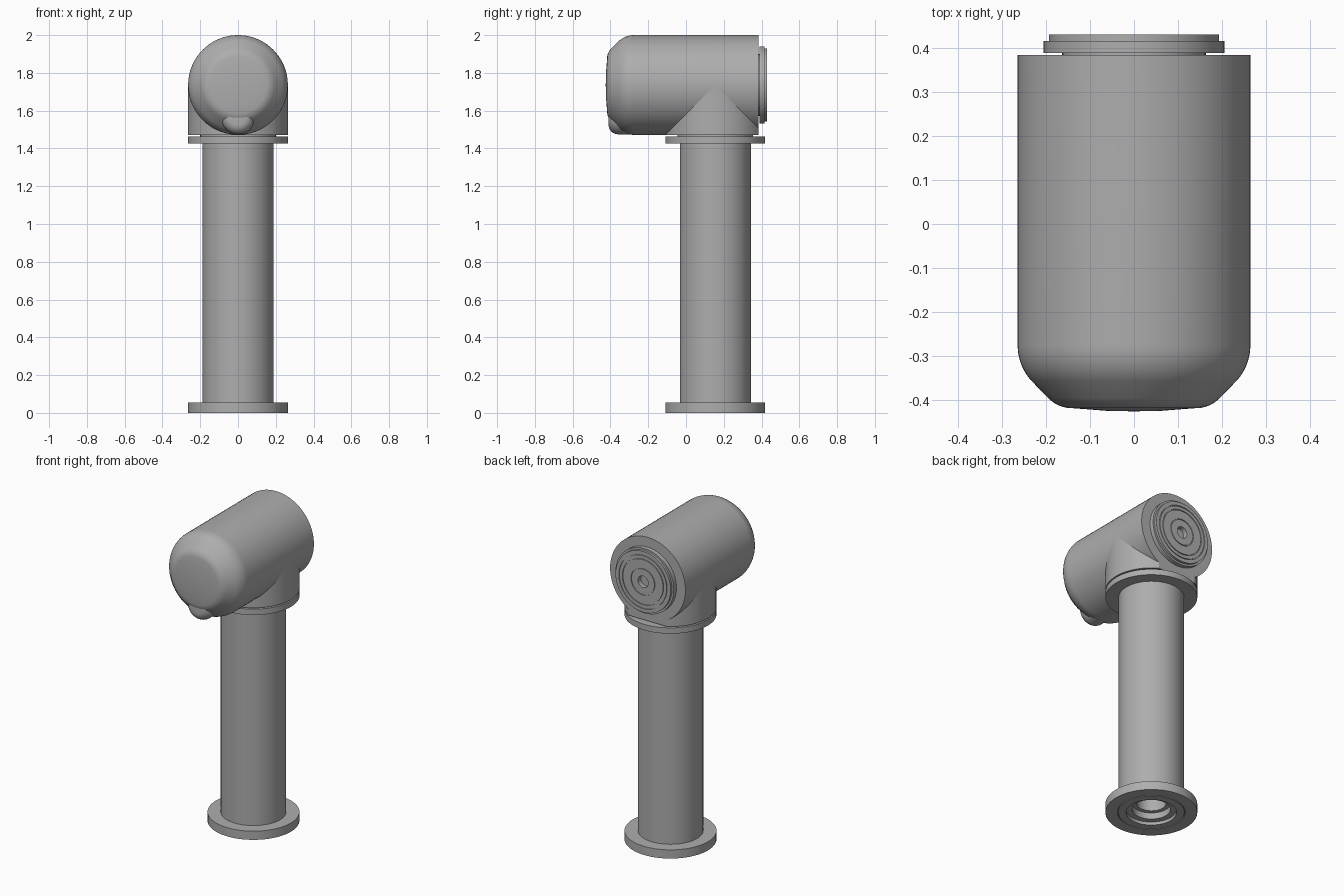
import bpy, bmesh, math
from mathutils import Matrix

old = bpy.data.objects.get("Cube")
if old:
    bpy.data.objects.remove(old, do_unlink=True)

grey = bpy.data.materials.new("plain grey")
grey.use_nodes = True
GREY = (0.42, 0.42, 0.42, 1)
grey.diffuse_color = GREY
grey.node_tree.nodes["Principled BSDF"].inputs["Base Color"].default_value = GREY

SEGMENTS = 72
R = 0.264        # shared outer radius of head, collar and flanges
POST_Y = 0.155
HEAD_Z = 2 - R
BACK_Y = 0.383


def lathe(name, profile, location=(0, 0, 0), along_y=False, clip_y=None):
    """Spin (radius, height) points round an axis; optionally trim beyond clip_y."""
    bm = bmesh.new()
    verts = [bm.verts.new((r, 0, h)) for r, h in profile]
    edges = [bm.edges.new(pair) for pair in zip(verts, verts[1:])]
    bmesh.ops.spin(bm, geom=verts + edges, axis=(0, 0, 1), cent=(0, 0, 0),
                   steps=SEGMENTS, angle=math.tau)
    bmesh.ops.remove_doubles(bm, verts=bm.verts, dist=1e-5)
    if along_y:
        bm.transform(Matrix.Rotation(-math.pi / 2, 4, "X"))
    bm.transform(Matrix.Translation(location))
    if clip_y is not None:
        cut = bmesh.ops.bisect_plane(bm, geom=bm.verts[:] + bm.edges[:] + bm.faces[:],
                                     plane_co=(0, clip_y, 0), plane_no=(0, 1, 0),
                                     clear_outer=True)
        rim = [e for e in cut["geom_cut"] if isinstance(e, bmesh.types.BMEdge)]
        bmesh.ops.contextual_create(bm, geom=rim)
    bmesh.ops.recalc_face_normals(bm, faces=bm.faces)
    mesh = bpy.data.meshes.new(name)
    bm.to_mesh(mesh)
    bm.free()
    mesh.materials.append(grey)
    obj = bpy.data.objects.new(name, mesh)
    bpy.context.collection.objects.link(obj)
    bpy.ops.object.select_all(action="DESELECT")
    obj.select_set(True)
    bpy.context.view_layer.objects.active = obj
    bpy.ops.object.shade_smooth_by_angle(angle=math.radians(30))
    return obj


def arc(r, h, radius, start, end, steps=8):
    """Points on a circular fillet centred at (r, h), angles in degrees."""
    angles = [math.radians(start + (end - start) * i / steps) for i in range(steps + 1)]
    return [(r + radius * math.cos(a), h + radius * math.sin(a)) for a in angles]


def groove(r, face, depth, width=0.005):
    """Narrow ring cut into a face, listed outwards."""
    return [(r - width, face), (r - width, face + depth), (r, face + depth), (r, face)]


# Post with stepped socket and base flange
socket = [(0, 0.16), (0.085, 0.16), (0.085, 0.06), (0.11, 0.06), (0.11, 0.02), (0.145, 0.02), (0.145, 0)]
lathe("post", socket + groove(0.195, 0, 0.008)
      + [(R, 0), (R, 0.055), (0.188, 0.055), (0.188, 1.425), (0, 1.425)],
      (0, POST_Y, 0))

# Upper flange with recessed seam
lathe("upper_flange", [(0, 1.425), (R, 1.425), (R, 1.462), (0.2, 1.462), (0.2, 1.475), (0, 1.475)],
      (0, POST_Y, 0))

# Collar that meets the head, trimmed flat at the back
lathe("collar", [(0, 1.47), (R, 1.47), (R, HEAD_Z), (0, HEAD_Z)],
      (0, POST_Y, 0), clip_y=BACK_Y)

# Head barrel with chamfered, softly rounded nose
nose = [(0, -0.425), (0.06, -0.424), (0.11, -0.42)]
nose += arc(0.14, -0.342, 0.076, -80, -45, 6)
nose += arc(R - 0.12, -0.275, 0.12, -42, 0, 10)
lathe("head", nose + [(R, BACK_Y), (0, BACK_Y)], (0, 0, HEAD_Z), along_y=True)

# Rounded button under the nose
lathe("nose_button", [(0, -0.411), (0.025, -0.41)] + arc(0.037, -0.36, 0.05, -90, 0) + [(0.087, -0.2), (0, -0.2)],
      (0, 0, 1.562), along_y=True)

# Back cap: stepped disc with concentric grooves and a centre hole
FACE = 0.43
cap = [(0, FACE - 0.03), (0.036, FACE - 0.03), (0.036, FACE)]
for radius in (0.085, 0.145, 0.17):
    cap += groove(radius, FACE, -0.006)
cap += [(0.193, FACE), (0.193, 0.415), (0.205, 0.415), (0.205, 0.388),
        (0.163, 0.388), (0.163, 0.37), (0, 0.37)]
lathe("back_cap", cap, (0, 0, HEAD_Z), along_y=True)
